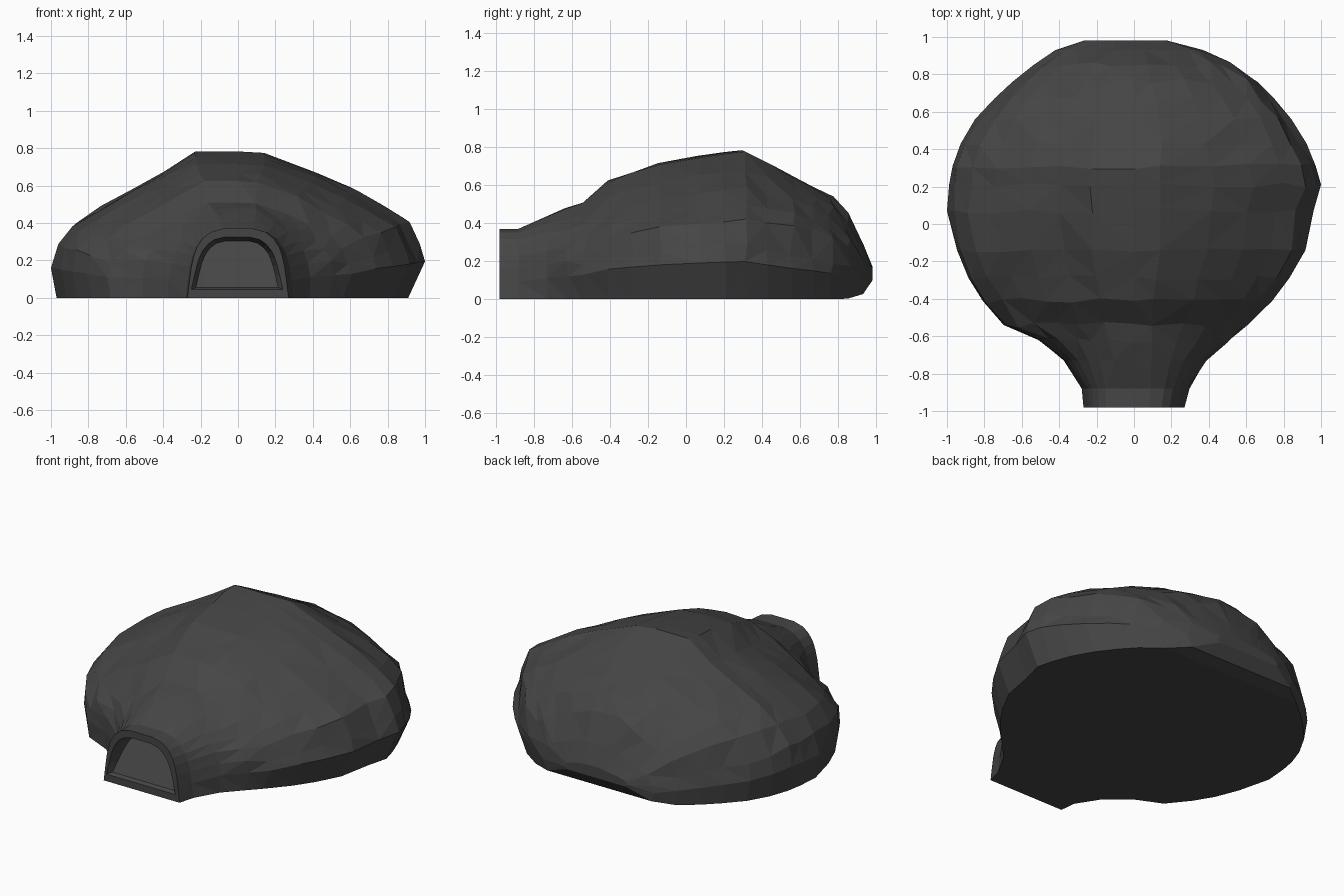
import bpy, bmesh, random

if "Cube" in bpy.data.objects:
    bpy.data.objects.remove(bpy.data.objects["Cube"])

random.seed(7)

# Outlines read along y: left edge, right edge, crest height, underside height
LEFT = [(-.98, .27), (-.88, .28), (-.73, .38), (-.61, .53), (-.54, .70), (-.35, .86), (-.13, .95),
        (.07, 1), (.25, .985), (.39, .95), (.56, .85), (.72, .70), (.92, .45), (.98, .27)]
RIGHT = [(-.98, .27), (-.90, .285), (-.71, .41), (-.55, .60), (-.40, .75), (-.18, .91), (0, .94),
         (.21, 1), (.35, .96), (.5, .89), (.65, .77), (.76, .66), (.87, .49), (.95, .33), (.98, .18)]
CREST = [(-.98, .37), (-.87, .37), (-.75, .43), (-.5, .53), (-.41, .63), (-.3, .67), (-.15, .72),
         (.15, .775), (.31, .79), (.55, .65), (.73, .57), (.85, .46), (.92, .32), (.98, .17)]
UNDER = [(-.98, 0), (.84, 0), (.94, .03), (.98, .10)]

# Cross-sections: fractions of half width and of height
BODY = [(-.97, 0), (-1, .21), (-.97, .37), (-.88, .50), (-.75, .61), (-.57, .74), (-.40, .85),
        (-.23, .99), (0, .99), (.15, .98), (.42, .85), (.63, .73), (.80, .61), (.91, .52),
        (.97, .36), (1, .25), (.91, 0)]
HALF_ARCH = [(-1, 0), (-.96, .25), (-.92, .46), (-.87, .62), (-.81, .74), (-.70, .86),
             (-.55, .95), (-.30, 1)]
ARCH = HALF_ARCH + [(0, 1)] + [(-u, v) for u, v in reversed(HALF_ARCH)]

STATIONS = [-.98, -.88, -.73, -.62, -.54, -.41, -.29, -.14, .07, .21, .31, .43,
            .56, .67, .76, .85, .93, .98]


def interp(table, y):
    for (a, p), (b, q) in zip(table, table[1:]):
        if y <= b:
            return p + (q - p) * (y - a) / (b - a)
    return table[-1][1]


def section(y):
    """One cross-section, blending from tunnel arch to dome, fuller at the back."""
    t = min(max((y + .90) / .40, 0), 1)
    full = .35 * min(max((y - .25) / .3, 0), 1)
    lo, hi = interp(UNDER, y), interp(CREST, y)
    rough = .011 if -.7 < y < .9 else 0
    pts = []
    for k, ((ua, va), (ub, vb)) in enumerate(zip(ARCH, BODY)):
        u, v = ua + (ub - ua) * t, va + (vb - va) * t
        if 2 < k < 14:
            v += full * v * (1 - v)
        x = u * (interp(LEFT, y) if u < 0 else interp(RIGHT, y))
        z, yy = lo + (hi - lo) * v, y
        if 1 < k < 15:
            yy += random.uniform(-1.5, 1.5) * rough
            x += random.uniform(-1, 1) * rough
            if k not in (7, 8, 9):
                z += random.uniform(-1, 1) * rough
        pts.append((x, yy, z))
    return pts


def arch_ring(y, width, floor, top, lean=0):
    """Arch narrowing upwards; lean pushes the top of it back."""
    return [(u * width * (1 - .1 * v) - .005, y + lean * v, floor + (top - floor) * v)
            for u, v in ARCH]


def bridge(bm, a, b):
    n = len(a)
    for i in range(n):
        j = (i + 1) % n
        bm.faces.new((a[i], a[j], b[j], b[i]))


stone = bpy.data.materials.new("dark grey stone")
stone.diffuse_color = (.06, .06, .061, 1)
stone.use_nodes = True
stone.node_tree.nodes["Principled BSDF"].inputs["Base Color"].default_value = stone.diffuse_color

# Rock mound with its entrance: sloping recess, rim, then shell front to back
bm = bmesh.new()
rings = [arch_ring(-.955, .22, .055, .305, .13), arch_ring(-.98, .245, .045, .325)]
rings += [section(y) for y in STATIONS]
loops = [[bm.verts.new(p) for p in r] for r in rings]
for a, b in zip(loops, loops[1:]):
    bridge(bm, a, b)
bm.faces.new(loops[0])
bm.faces.new(loops[-1])
bmesh.ops.triangulate(bm, faces=bm.faces[:], quad_method='SHORT_EDGE')
bmesh.ops.recalc_face_normals(bm, faces=bm.faces[:])
mesh = bpy.data.meshes.new("rock_cave")
bm.to_mesh(mesh)
bm.free()
mesh.materials.append(stone)
cave = bpy.data.objects.new("rock_cave", mesh)
bpy.context.collection.objects.link(cave)
